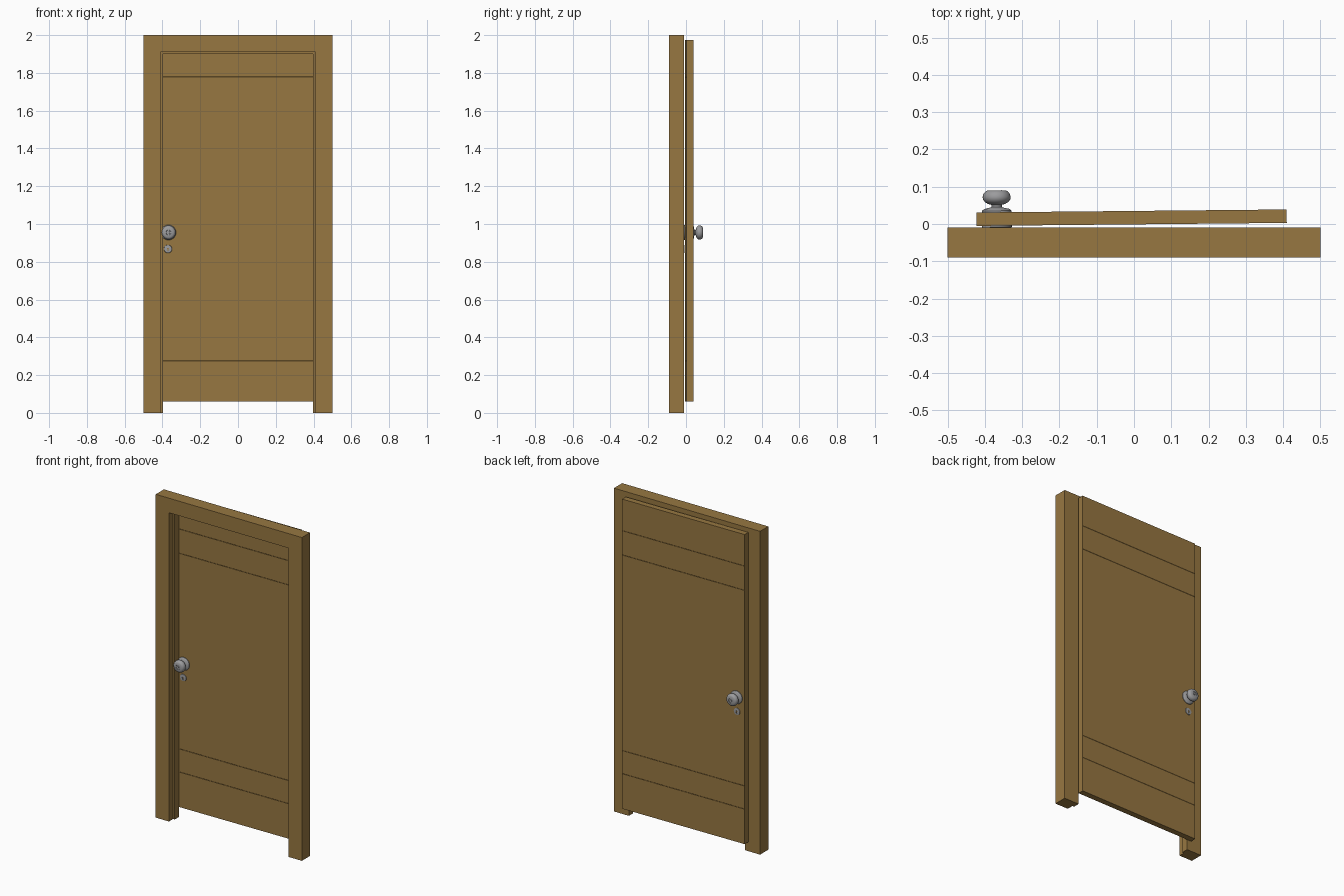
import bpy, bmesh, math
from mathutils import Matrix

if "Cube" in bpy.data.objects:
    bpy.data.objects.remove(bpy.data.objects["Cube"])


def material(name, rgb):
    m = bpy.data.materials.new(name)
    m.diffuse_color = (*rgb, 1)
    m.use_nodes = True
    m.node_tree.nodes["Principled BSDF"].inputs["Base Color"].default_value = m.diffuse_color
    return m


WOOD = material("brown wood", (0.31, 0.185, 0.053))
METAL = material("grey metal", (0.33, 0.33, 0.34))

# Hinge at the right edge, door very slightly ajar
HINGE = Matrix.Translation((0.41, 0.003, 0)) @ Matrix.Rotation(0.0097, 4, 'Z')
THICK = 0.036


def finish(bm, name, mat, matrix=None, smooth=False):
    bmesh.ops.recalc_face_normals(bm, faces=bm.faces)
    me = bpy.data.meshes.new(name)
    bm.to_mesh(me)
    bm.free()
    me.materials.append(mat)
    ob = bpy.data.objects.new(name, me)
    bpy.context.collection.objects.link(ob)
    if matrix:
        ob.matrix_world = matrix
    if smooth:
        bpy.ops.object.select_all(action='DESELECT')
        ob.select_set(True)
        bpy.context.view_layer.objects.active = ob
        bpy.ops.object.shade_smooth_by_angle(angle=math.radians(40))
    return ob


def extrude(name, pts, vec, mat, matrix=None):
    bm = bmesh.new()
    f = bm.faces.new([bm.verts.new(p) for p in pts])
    r = bmesh.ops.extrude_face_region(bm, geom=[f], use_keep_orig=True)
    bmesh.ops.translate(bm, vec=vec,
                        verts=[v for v in r["geom"] if isinstance(v, bmesh.types.BMVert)])
    return finish(bm, name, mat, matrix)


def arch(name, outer, top, inner, inner_top, y0, y1):
    # Upside-down U outline, extruded through the wall depth
    pts = [(-outer, 0), (-outer, top), (outer, top), (outer, 0),
           (inner, 0), (inner, inner_top), (-inner, inner_top), (-inner, 0)]
    return extrude(name, [(x, y0, z) for x, z in pts], (0, y1 - y0, 0), WOOD)


# Frame and its door stop
arch("door_frame", 0.5, 2.0, 0.41, 1.91, -0.09, -0.01)
arch("door_stop", 0.411, 1.911, 0.398, 1.90, -0.05, -0.0105)

# Door leaf: side profile with hairline grooves on both faces
face = [(0, 0.06)]
for z in (0.277, 0.42, 1.63, 1.78):
    face += [(0, z - 0.001), (0.0008, z), (0, z + 0.001)]
face.append((0, 1.975))
profile = face + [(THICK - y, z) for y, z in reversed(face)]
extrude("door_leaf", [(-0.833, y, z) for y, z in profile], (0.833, 0, 0), WOOD, HINGE)


def knob(name, matrix):
    # Rosette, neck and flattened ball with a recessed centre, turned in one profile
    prof = [(0, 0), (0.04, 0), (0.04, 0.004), (0.034, 0.009), (0.02, 0.012),
            (0.014, 0.014), (0.014, 0.02), (0.022, 0.022), (0.031, 0.027),
            (0.0365, 0.034), (0.0375, 0.041), (0.0355, 0.049), (0.031, 0.055),
            (0.026, 0.058), (0.014, 0.059), (0.013, 0.056), (0.006, 0.056),
            (0.005, 0.059), (0, 0.059)]
    bm = bmesh.new()
    vs = [bm.verts.new((r, -d, 0)) for r, d in prof]
    es = [bm.edges.new(p) for p in zip(vs, vs[1:])]
    bmesh.ops.spin(bm, geom=vs + es, cent=(0, 0, 0), axis=(0, 1, 0),
                   angle=math.tau, steps=32)
    bmesh.ops.remove_doubles(bm, verts=bm.verts, dist=1e-5)
    finish(bm, name, METAL, matrix, True)


def key_plate(name, matrix):
    # Round plate pierced by a keyhole
    n = 32
    bm = bmesh.new()

    def ring(radius, y):
        out = []
        for i in range(n):
            a = math.tau * i / n
            r = radius(a)
            out.append(bm.verts.new((r * math.cos(a), y, r * math.sin(a))))
        return out

    def hole(a):
        if math.sin(a) > -0.3:
            return 0.0055
        return min(0.012, 0.0035 / max(abs(math.cos(a)), 0.01))

    rings = [ring(lambda a: 0.0215, 0), ring(lambda a: 0.0205, -0.003),
             ring(hole, -0.004), ring(hole, 0)]
    for k in range(4):
        A, B = rings[k], rings[(k + 1) % 4]
        for i in range(n):
            j = (i + 1) % n
            bm.faces.new((A[i], A[j], B[j], B[i]))
    finish(bm, name, METAL, matrix, True)


# Matching hardware on both faces of the door
for side, y, turn in (("front", 0, 0), ("back", THICK, math.pi)):
    rot = Matrix.Rotation(turn, 4, 'Z')
    knob(side + "_knob", HINGE @ Matrix.Translation((-0.778, y, 0.955)) @ rot)
    key_plate(side + "_key_plate", HINGE @ Matrix.Translation((-0.781, y, 0.868)) @ rot)
